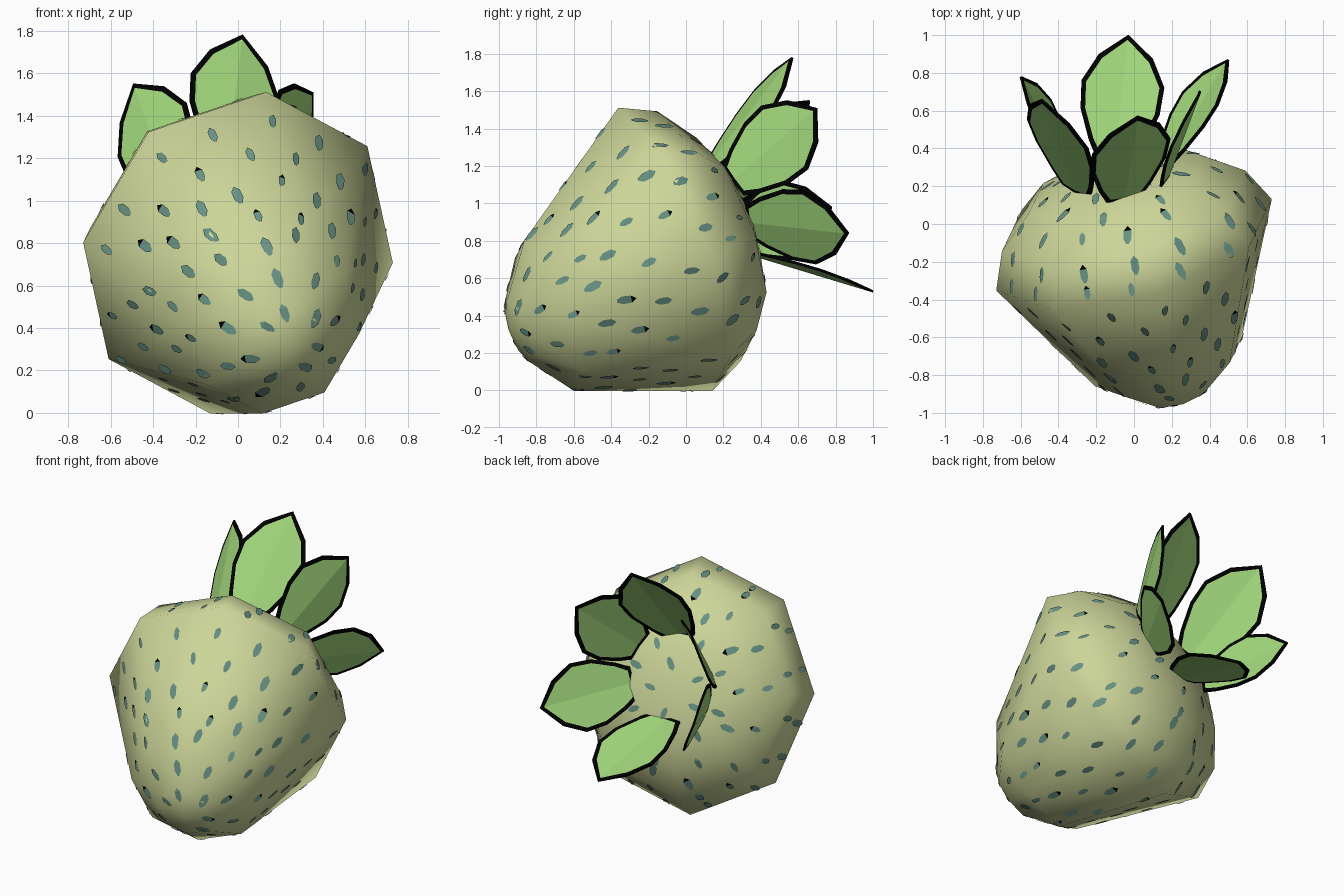
import bpy, bmesh, math, random
from mathutils import Vector
from mathutils.bvhtree import BVHTree

if "Cube" in bpy.data.objects:
    bpy.data.objects.remove(bpy.data.objects["Cube"])

random.seed(4)


def mat(name, rgb):
    m = bpy.data.materials.new(name)
    m.diffuse_color = (*rgb, 1)
    m.use_nodes = True
    m.node_tree.nodes["Principled BSDF"].inputs["Base Color"].default_value = m.diffuse_color
    return m


FLESH = mat("pale olive flesh", (0.61, 0.67, 0.32))
LEAF = mat("leaf green", (0.36, 0.68, 0.20))
SEED = mat("teal seed", (0.14, 0.29, 0.23))
BLACK = mat("black outline", (0.0, 0.0, 0.0))


def make(name, bm, mats, smooth=False):
    me = bpy.data.meshes.new(name)
    bm.to_mesh(me)
    ob = bpy.data.objects.new(name, me)
    bpy.context.collection.objects.link(ob)
    for m in mats:
        me.materials.append(m)
    for p in me.polygons:
        p.use_smooth = smooth
    return ob


# Fruit axis (tip towards calyx) and the two directions across it
CENTRE = Vector((0, -0.11, 0.755))
AXIS = Vector((-0.275, 0.897, 0.347)).normalized()
SIDE = Vector((0.93, 0.31, -0.06))
SIDE = (SIDE - AXIS * SIDE.dot(AXIS)).normalized()
UP = SIDE.cross(AXIS).normalized()
if UP.z < 0:
    UP = -UP


def radial(a):
    return SIDE * math.cos(a) + UP * 1.05 * math.sin(a)


# Fruit body: octagonal rings (distance along axis, radius, sideways droop)
RINGS = [(-0.92, 0.17, -0.12), (-0.73, 0.41, -0.11), (0.0, 0.77, 0.0),
         (0.2, 0.68, 0.0), (0.36, 0.48, 0.0), (0.43, 0.28, 0.0)]
bm = bmesh.new()
loops = [[bm.verts.new(CENTRE + AXIS * t + UP * d + radial(k * math.pi / 4) * r)
          for k in range(8)] for t, r, d in RINGS]
tip = bm.verts.new(CENTRE - AXIS * 0.97 - UP * 0.11)
crown = bm.verts.new(CENTRE + AXIS * 0.45)
for k in range(8):
    j = (k + 1) % 8
    for a, b in zip(loops, loops[1:]):
        bm.faces.new((a[k], a[j], b[j], b[k]))
    bm.faces.new((tip, loops[0][j], loops[0][k]))
    bm.faces.new((crown, loops[-1][k], loops[-1][j]))
bmesh.ops.triangulate(bm, faces=bm.faces[:])
bmesh.ops.recalc_face_normals(bm, faces=bm.faces)
tree = BVHTree.FromBMesh(bm)
make("fruit_body", bm, [FLESH], True)

# Seeds: staggered rows of thin plates laid onto the skin
bm = bmesh.new()
ROWS = [(-0.91, 7), (-0.82, 9), (-0.70, 13), (-0.57, 15), (-0.43, 16), (-0.28, 16),
        (-0.12, 16), (0.04, 16), (0.17, 15), (0.28, 13), (0.37, 10), (0.415, 8), (0.438, 5)]
for i, (t, count) in enumerate(ROWS):
    for k in range(count):
        a = (k + 0.5 * (i % 2) + random.uniform(-0.15, 0.15)) * math.tau / count
        droop = -0.11 * min(1, max(0, -t) / 0.73)
        wobble = random.uniform(-0.02, 0.02) if t < 0.4 else 0
        origin = CENTRE + AXIS * (t + wobble) + UP * droop
        hit, nrm, _, _ = tree.ray_cast(origin, radial(a))
        if hit is None:
            continue
        along = (AXIS - nrm * AXIS.dot(nrm)).normalized()
        across = nrm.cross(along)
        size = random.uniform(0.8, 1.2)
        p = []
        for x, y in ((-0.045, -0.006), (-0.02, -0.019), (0.022, -0.019), (0.045, 0.0),
                     (0.022, 0.019), (-0.02, 0.019), (-0.045, 0.006)):
            spot, face_nrm, _, _ = tree.find_nearest(hit + along * x * size + across * y * size)
            p.append(bm.verts.new(spot + face_nrm * 0.006))
        # One seed in four keeps a dark end
        f = bm.faces.new((p[2], p[3], p[4]))
        f.material_index = 1 if random.random() < 0.25 else 0
        bm.faces.new((p[0], p[1], p[2], p[4], p[5], p[6]))
make("seeds", bm, [SEED, BLACK])

# Leaves: slightly folded blades with a black rim (base point, tip point, width direction)
LEAVES = [((-0.05, 0.13, 1.21), (0.02, 0.57, 1.78), (0.95, 0.3, -0.15)),
          ((0.18, 0.25, 1.12), (0.35, 0.70, 1.51), (0.14, 0.25, -0.42)),
          ((0.17, 0.33, 0.90), (0.50, 0.87, 0.84), (0.3, -0.25, 0.8)),
          ((-0.10, 0.34, 0.73), (-0.03, 1.0, 0.53), (1.0, 0.1, 0.0)),
          ((-0.34, 0.26, 0.82), (-0.60, 0.78, 0.98), (-0.04, -0.57, 0.82)),
          ((-0.31, 0.17, 1.03), (-0.49, 0.66, 1.55), (0.69, -0.3, 0.63))]
OUTER = [(0.0, 0.10), (0.14, 0.15), (0.38, 0.21), (0.6, 0.22), (0.82, 0.145), (1.0, 0.0)]
INNER = [(0.03, 0.08), (0.15, 0.127), (0.38, 0.186), (0.59, 0.196), (0.79, 0.126), (0.96, 0.0)]
for n, (base, end, wide) in enumerate(LEAVES):
    base, end, wide = Vector(base), Vector(end), Vector(wide)
    length = end - base
    wide = (wide - length * wide.dot(length) / length.length_squared).normalized()
    nrm = length.cross(wide).normalized()
    if nrm.dot(CENTRE + AXIS * 0.9 - (base + end) / 2) < 0:
        nrm = -nrm
    bm = bmesh.new()

    def point(u, w):
        return bm.verts.new(base + length * u + wide * w + nrm * abs(w) * 0.1)

    for s in (1, -1):
        out = [point(u, s * w) for u, w in OUTER]
        inn = [point(u, s * w) for u, w in INNER]
        mid = [point(u, 0) for u, _ in INNER[:-1]] + [inn[-1]]
        for k in range(5):
            bm.faces.new((out[k], out[k + 1], inn[k + 1], inn[k])).material_index = 1
            strip = [inn[k], inn[k + 1], mid[k + 1], mid[k]]
            bm.faces.new(strip if k < 4 else [inn[4], inn[5], mid[4]])
        root = point(0, 0)
        bm.faces.new((out[0], inn[0], mid[0], root)).material_index = 1
    bmesh.ops.remove_doubles(bm, verts=bm.verts, dist=0.0005)
    bmesh.ops.recalc_face_normals(bm, faces=bm.faces)
    ob = make("leaf_%d" % (n + 1), bm, [LEAF, BLACK])
    mod = ob.modifiers.new("thickness", "SOLIDIFY")
    mod.thickness = 0.012
    mod.offset = 0
    mod.material_offset_rim = 1
